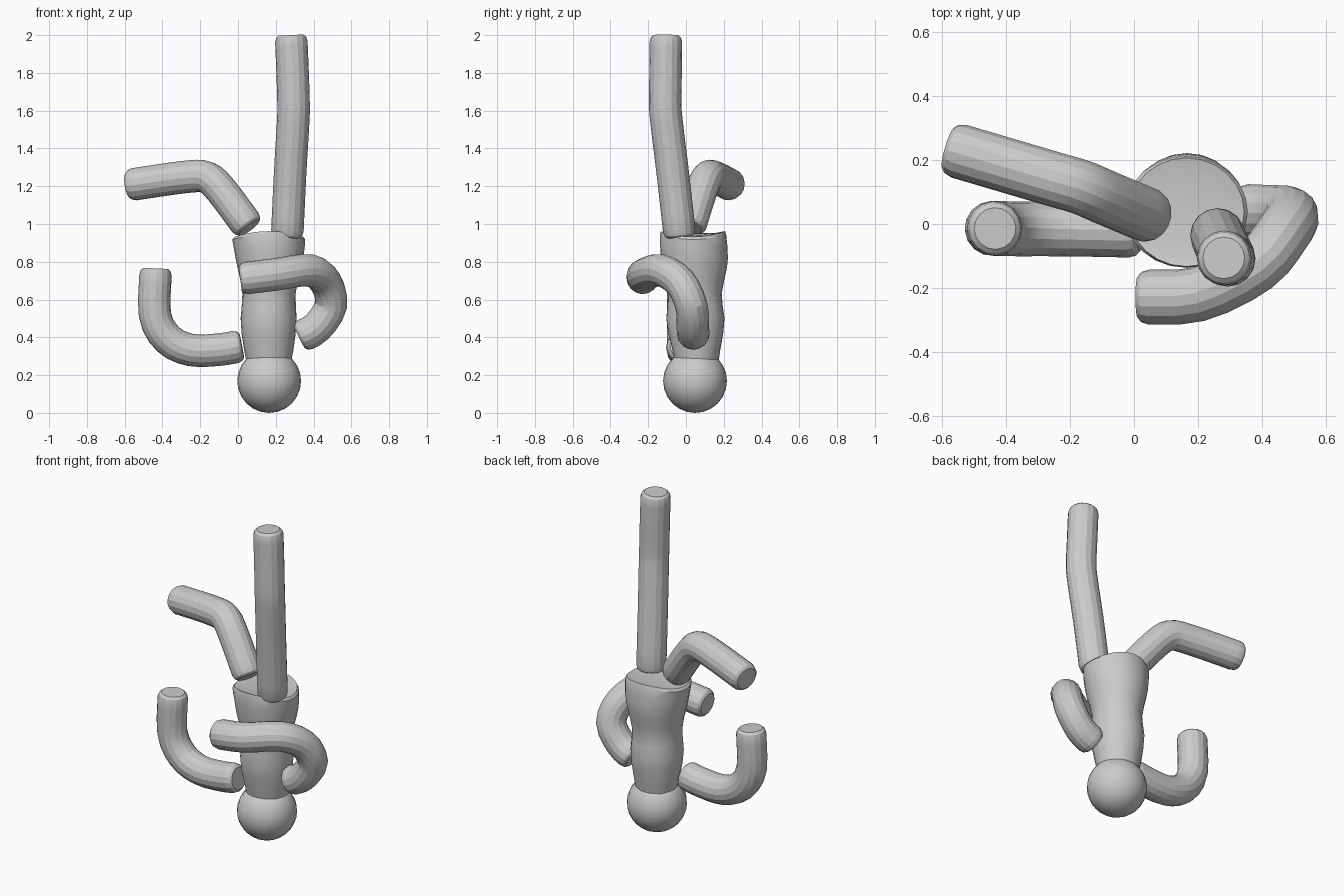
import bpy, bmesh, math
from mathutils import Vector

if "Cube" in bpy.data.objects:
    bpy.data.objects.remove(bpy.data.objects["Cube"])

SIDES = 16


def finish(name, bm):
    bmesh.ops.recalc_face_normals(bm, faces=bm.faces)
    me = bpy.data.meshes.new(name)
    bm.to_mesh(me)
    bm.free()
    ob = bpy.data.objects.new(name, me)
    bpy.context.collection.objects.link(ob)
    return ob


def loft(name, rings):
    """Skin a list of vertex rings and cap both ends."""
    bm = bmesh.new()
    loops = [[bm.verts.new(p) for p in ring] for ring in rings]
    for a, b in zip(loops, loops[1:]):
        n = len(a)
        for i in range(n):
            j = (i + 1) % n
            bm.faces.new((a[i], a[j], b[j], b[i]))
    bm.faces.new(loops[0])
    bm.faces.new(loops[-1])
    return finish(name, bm)


def spline(pts, steps=3):
    """Catmull-Rom samples through the control points."""
    p = [2 * pts[0] - pts[1]] + pts + [2 * pts[-1] - pts[-2]]
    out = []
    for a, b, c, d in zip(p, p[1:], p[2:], p[3:]):
        for k in range(steps):
            t = k / steps
            out.append(0.5 * (2 * b + (c - a) * t + (2 * a - 5 * b + 4 * c - d) * t * t
                              + (3 * b - a - 3 * c + d) * t ** 3))
    return out + [pts[-1]]


def limb(name, coords, r=0.086):
    path = spline([Vector(c) for c in coords])
    # short rounded ends
    tip0 = (path[1] - path[0]).normalized()
    tip1 = (path[-2] - path[-1]).normalized()
    path = ([path[0], path[0] + tip0 * 0.012, path[0] + tip0 * 0.035] + path[1:-1]
            + [path[-1] + tip1 * 0.035, path[-1] + tip1 * 0.012, path[-1]])
    radii = [0.76 * r, 0.92 * r] + [r] * (len(path) - 4) + [0.92 * r, 0.76 * r]
    rings = []
    side = tip0.orthogonal().normalized()
    last = len(path) - 1
    for i, (p, rad) in enumerate(zip(path, radii)):
        t = (path[min(i + 1, last)] - path[max(i - 1, 0)]).normalized()
        side = (side - t * side.dot(t)).normalized()
        up = t.cross(side)
        rings.append([p + rad * (side * math.cos(a) + up * math.sin(a))
                      for a in (2 * math.pi * k / SIDES for k in range(SIDES))])
    return loft(name, rings)


# Head: rounded cube sphere
bm = bmesh.new()
bmesh.ops.create_cube(bm, size=2)
bmesh.ops.subdivide_edges(bm, edges=bm.edges[:], cuts=5, use_grid_fill=True)
for v in bm.verts:
    q = Vector([math.tan(c * math.pi / 4) for c in v.co])
    v.co = Vector((0.165, 0.048, 0.169)) + q.normalized() * 0.169
finish("head", bm)

# Torso: z, centre x, centre y, radius x, radius y, saddle height of the hip rim
profile = [(0.27, 0.163, 0.056, 0.118, 0.116, 0), (0.33, 0.163, 0.055, 0.13, 0.126, 0),
           (0.42, 0.162, 0.052, 0.143, 0.145, 0), (0.50, 0.162, 0.050, 0.148, 0.154, 0),
           (0.57, 0.163, 0.048, 0.143, 0.146, 0), (0.63, 0.164, 0.047, 0.141, 0.142, 0),
           (0.70, 0.165, 0.047, 0.152, 0.155, 0), (0.77, 0.166, 0.046, 0.169, 0.171, 0),
           (0.82, 0.166, 0.045, 0.179, 0.177, 0), (0.88, 0.165, 0.041, 0.188, 0.178, 0.005),
           (0.93, 0.163, 0.038, 0.193, 0.175, 0.012), (0.947, 0.164, 0.037, 0.181, 0.17, 0.015),
           (0.945, 0.168, 0.026, 0.140, 0.140, 0.010)]
rings = []
for z, cx, cy, rx, ry, s in profile:
    rings.append([(cx + rx * math.cos(a), cy + ry * math.sin(a), z - s * math.cos(2 * a))
                  for a in (2 * math.pi * k / 24 for k in range(24))])
loft("torso", rings)

# Legs: one pointing straight up, one bent to the side
limb("raised_leg", [(0.26, -0.032, 0.93), (0.276, -0.07, 1.27), (0.292, -0.103, 1.54),
                    (0.294, -0.11, 1.64), (0.289, -0.108, 1.8), (0.281, -0.106, 2.0)])
limb("bent_leg", [(0.06, 0.02, 0.98), (-0.09, 0.083, 1.18), (-0.165, 0.115, 1.247),
                  (-0.25, 0.14, 1.252), (-0.42, 0.19, 1.23), (-0.582, 0.238, 1.205)])

# Arms: one folded across the chest, one curled outward
limb("folded_arm", [(0.325, 0.04, 0.40), (0.42, 0.036, 0.455), (0.492, 0.028, 0.57),
                    (0.465, -0.03, 0.69), (0.38, -0.132, 0.755), (0.2, -0.22, 0.733),
                    (0.012, -0.229, 0.71)])
limb("curled_arm", [(0.02, -0.02, 0.355), (-0.1, -0.017, 0.335), (-0.25, -0.015, 0.333),
                    (-0.37, -0.015, 0.39), (-0.44, -0.014, 0.52), (-0.435, -0.014, 0.765)])

# Soft shading over the low-sided forms, caps kept crisp
for ob in bpy.data.objects:
    ob.select_set(True)
    bpy.context.view_layer.objects.active = ob
bpy.ops.object.shade_smooth_by_angle(angle=math.radians(20))
